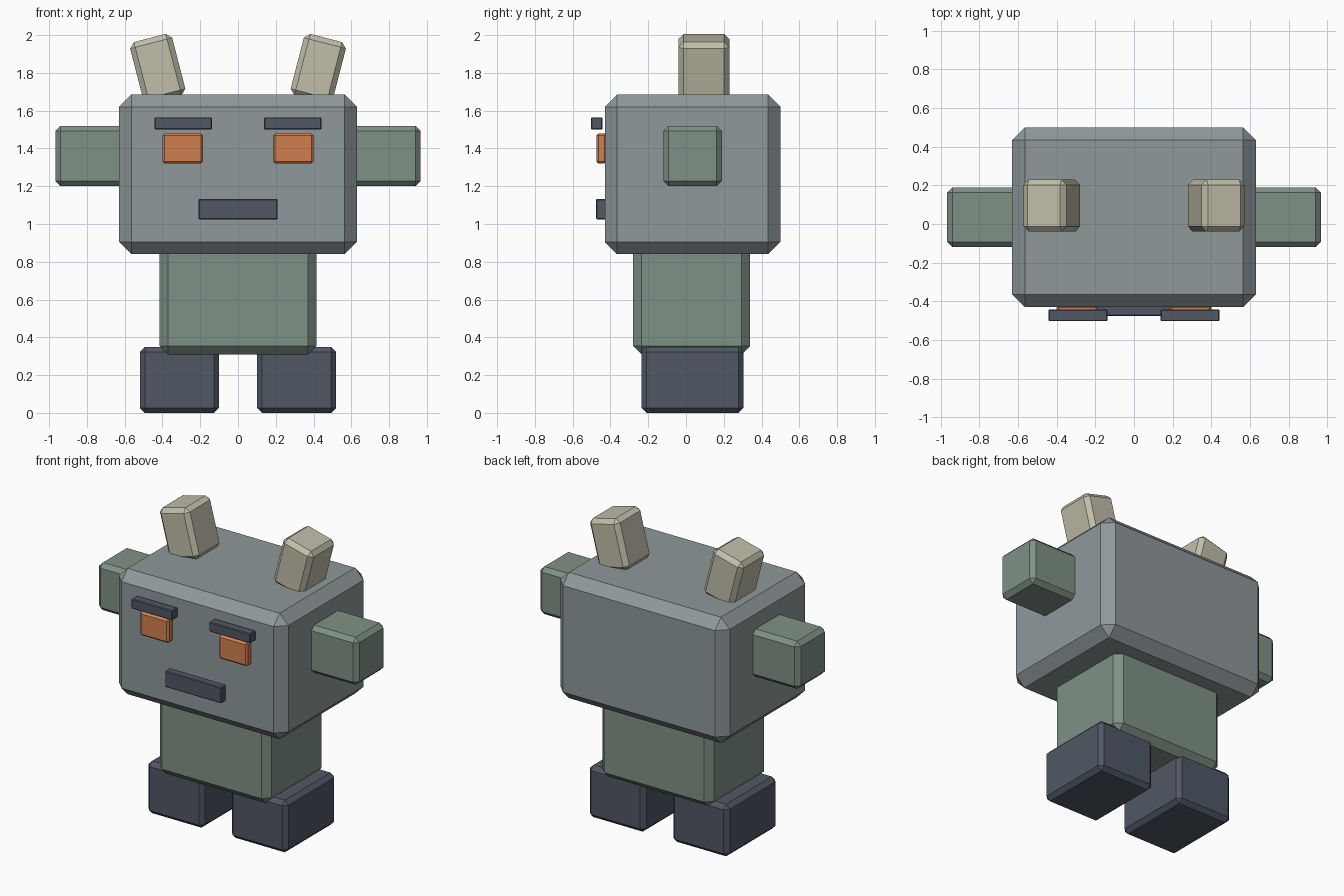
import bpy, bmesh, math
from mathutils import Matrix

if "Cube" in bpy.data.objects:
    bpy.data.objects.remove(bpy.data.objects["Cube"])


def material(name, rgb):
    """Flat colour given as sRGB 0-255, stored as linear."""
    m = bpy.data.materials.new(name)
    lin = [((c / 255 + 0.055) / 1.055) ** 2.4 for c in rgb]
    m.diffuse_color = (*lin, 1)
    m.use_nodes = True
    m.node_tree.nodes["Principled BSDF"].inputs["Base Color"].default_value = m.diffuse_color
    return m


GREY = material("blue_grey", (142, 152, 155))
GREEN = material("sage_green", (127, 145, 133))
DARK = material("dark_slate", (80, 88, 101))
BONE = material("bone", (194, 190, 170))
ORANGE = material("orange", (208, 127, 78))


def box(name, x, y, z, bevel, mat, tilt=0):
    """Chamfered box from (min, max) ranges, tilted about its own y axis."""
    size = [r[1] - r[0] for r in (x, y, z)]
    mid = [(r[0] + r[1]) / 2 for r in (x, y, z)]
    bm = bmesh.new()
    bmesh.ops.create_cube(bm, size=1, matrix=Matrix.Diagonal((*size, 1)))
    bmesh.ops.bevel(bm, geom=bm.edges[:], offset=bevel, segments=1,
                    affect='EDGES', profile=0.5)
    bm.transform(Matrix.Rotation(math.radians(tilt), 4, 'Y'))
    me = bpy.data.meshes.new(name)
    bm.to_mesh(me)
    bm.free()
    me.materials.append(mat)
    ob = bpy.data.objects.new(name, me)
    ob.location = mid
    bpy.context.collection.objects.link(ob)
    return ob


def pair(name, x, y, z, bevel, mat, tilt=0):
    """The same box on both sides of x = 0."""
    box(name + "_right", x, y, z, bevel, mat, tilt)
    box(name + "_left", (-x[1], -x[0]), y, z, bevel, mat, -tilt)


# Head, torso and mouth
box("head", (-0.63, 0.63), (-0.43, 0.50), (0.84, 1.685), 0.065, GREY)
box("torso", (-0.415, 0.415), (-0.28, 0.34), (0.31, 0.95), 0.045, GREEN)
box("mouth", (-0.21, 0.21), (-0.477, -0.42), (1.025, 1.133), 0.005, DARK)

# Limbs
pair("foot", (0.10, 0.52), (-0.235, 0.305), (0, 0.35), 0.027, DARK)
pair("arm", (0.55, 0.967), (-0.12, 0.19), (1.20, 1.52), 0.028, GREEN)

# Eyes and floating brows
pair("eye", (0.185, 0.40), (-0.475, -0.42), (1.32, 1.48), 0.012, ORANGE)
pair("brow", (0.137, 0.442), (-0.503, -0.442), (1.50, 1.565), 0.005, DARK)

# Horns leaning outward
pair("horn", (0.31, 0.54), (-0.04, 0.23), (1.655, 1.99), 0.028, BONE, tilt=14.5)
